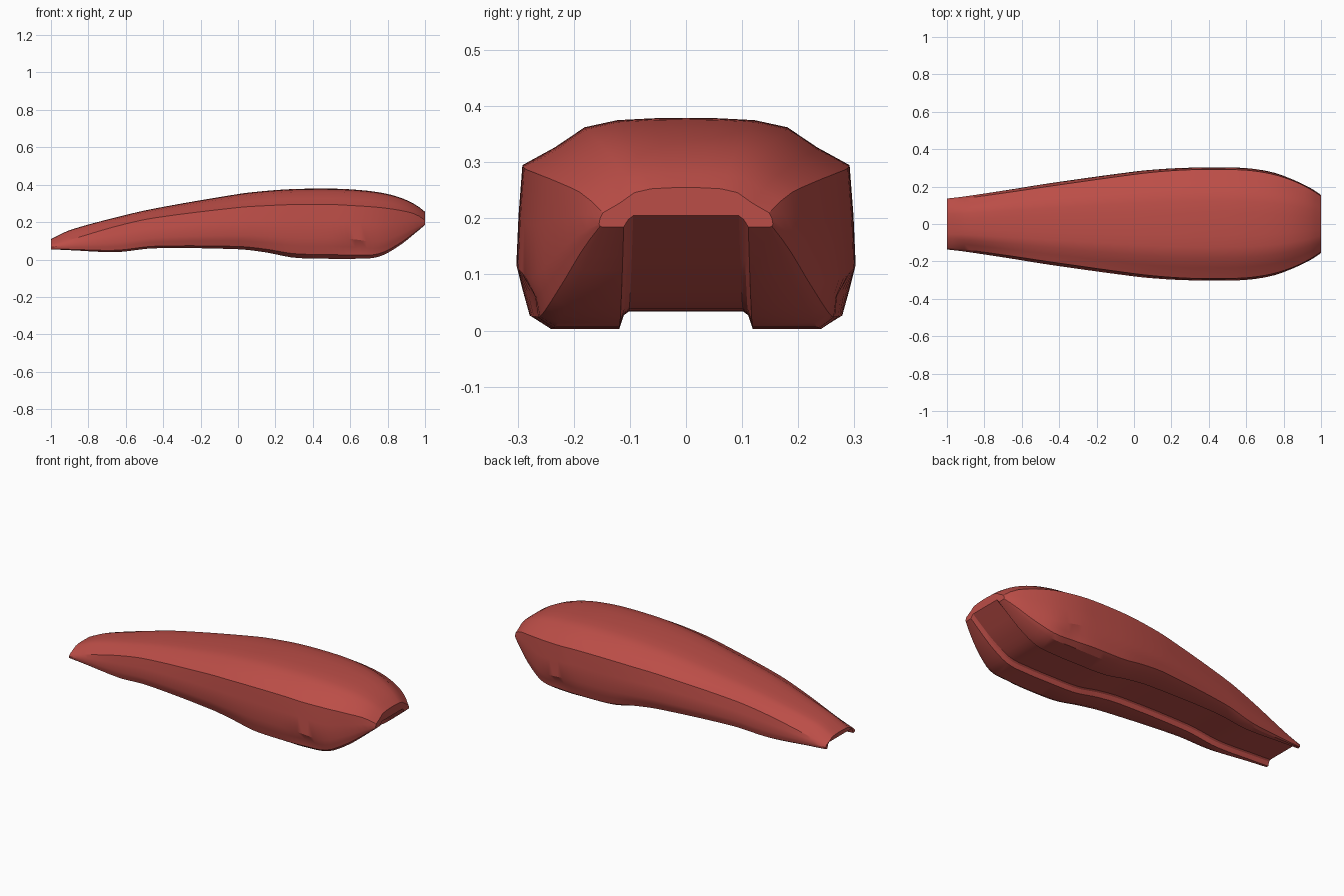
import bpy, bmesh, math

if "Cube" in bpy.data.objects:
    bpy.data.objects.remove(bpy.data.objects["Cube"])

# Key stations along the body:
# x, top z, bottom z, crease y, crease z, widest y, widest z, bottom edge y
KEYS = [
    (-1.00, .110, .055, .125, .080, .136, .066, .132),
    (-0.90, .157, .050, .137, .105, .148, .075, .138),
    (-0.65, .226, .040, .172, .178, .186, .090, .158),
    (-0.45, .272, .060, .202, .222, .218, .115, .180),
    (0.00, .350, .055, .265, .278, .280, .130, .215),
    (0.15, .367, .038, .281, .288, .294, .125, .228),
    (0.30, .377, .010, .290, .294, .301, .118, .238),
    (0.50, .379, .004, .291, .294, .302, .116, .240),
    (0.62, .374, .004, .286, .288, .297, .108, .240),
    (0.75, .360, .014, .264, .279, .274, .095, .228),
    (0.86, .334, .072, .227, .264, .233, .132, .200),
    (0.95, .293, .143, .182, .242, .189, .172, .169),
    (1.00, .255, .185, .148, .210, .155, .190, .150),
]


def slope(i, k):
    a, b = KEYS[max(i - 1, 0)], KEYS[min(i + 1, len(KEYS) - 1)]
    return (b[k] - a[k]) / (b[0] - a[0])


def sample(x):
    """Smooth interpolation of the key stations."""
    i = max(j for j in range(len(KEYS) - 1) if KEYS[j][0] <= x + 1e-9)
    a, b = KEYS[i], KEYS[i + 1]
    h = b[0] - a[0]
    t = (x - a[0]) / h
    out = []
    for k in range(1, 8):
        out.append((2*t**3 - 3*t*t + 1) * a[k] + (t**3 - 2*t*t + t) * h * slope(i, k)
                   + (3*t*t - 2*t**3) * b[k] + (t**3 - t*t) * h * slope(i + 1, k))
    return out


def half_section(x):
    """Half outline from the channel ceiling round to the top centre."""
    top, bot, cy, cz, wy, wz, ey = sample(x)
    depth = .031 if x < .8 else .031 - .011 * (x - .8) / .2
    ch = .114 - .008 * max(0, (x - .7) / .3)
    dent = .014 * math.exp(-((x - .63) / .09) ** 2)
    rise = top - cz
    return [
        (0, bot + depth), (ch - .012, bot + depth), (ch - .003, bot + depth - .007),
        (ch + .005, bot), (ey, bot),
        (ey + .62 * (wy - ey) - dent * .5, bot + .2 * (wz - bot)),
        (ey + .82 * (wy - ey) - dent, bot + .6 * (wz - bot)),
        (wy, wz), (wy + .55 * (cy - wy) + .002, wz + .5 * (cz - wz)), (cy, cz),
        (cy * .80, cz + .38 * rise), (cy * .62, cz + .80 * rise),
        (cy * .42, cz + .95 * rise), (cy * .2, cz + .99 * rise), (0, top),
    ]


# Body: sections lofted from tail to nose
N = 64
bm = bmesh.new()
rings = []
for s in range(N + 1):
    x = -1 + 2 * s / N
    half = half_section(x)
    loop = half + [(-y, z) for y, z in reversed(half[1:-1])]
    rings.append([bm.verts.new((x, y, z)) for y, z in loop])
for a, b in zip(rings, rings[1:]):
    n = len(a)
    for i in range(n):
        bm.faces.new((a[i], b[i], b[(i + 1) % n], a[(i + 1) % n]))

# Flat tail and nose ends
bm.faces.new(rings[0])
bm.faces.new(rings[-1])
bmesh.ops.recalc_face_normals(bm, faces=bm.faces)

mesh = bpy.data.meshes.new("body_shell")
bm.to_mesh(mesh)
bm.free()
body = bpy.data.objects.new("body_shell", mesh)
bpy.context.collection.objects.link(body)

red = bpy.data.materials.new("brick red")
red.diffuse_color = (.5, .075, .063, 1)
red.use_nodes = True
red.node_tree.nodes["Principled BSDF"].inputs["Base Color"].default_value = red.diffuse_color
mesh.materials.append(red)

bpy.context.view_layer.objects.active = body
body.select_set(True)
bpy.ops.object.shade_smooth_by_angle(angle=math.radians(30))
